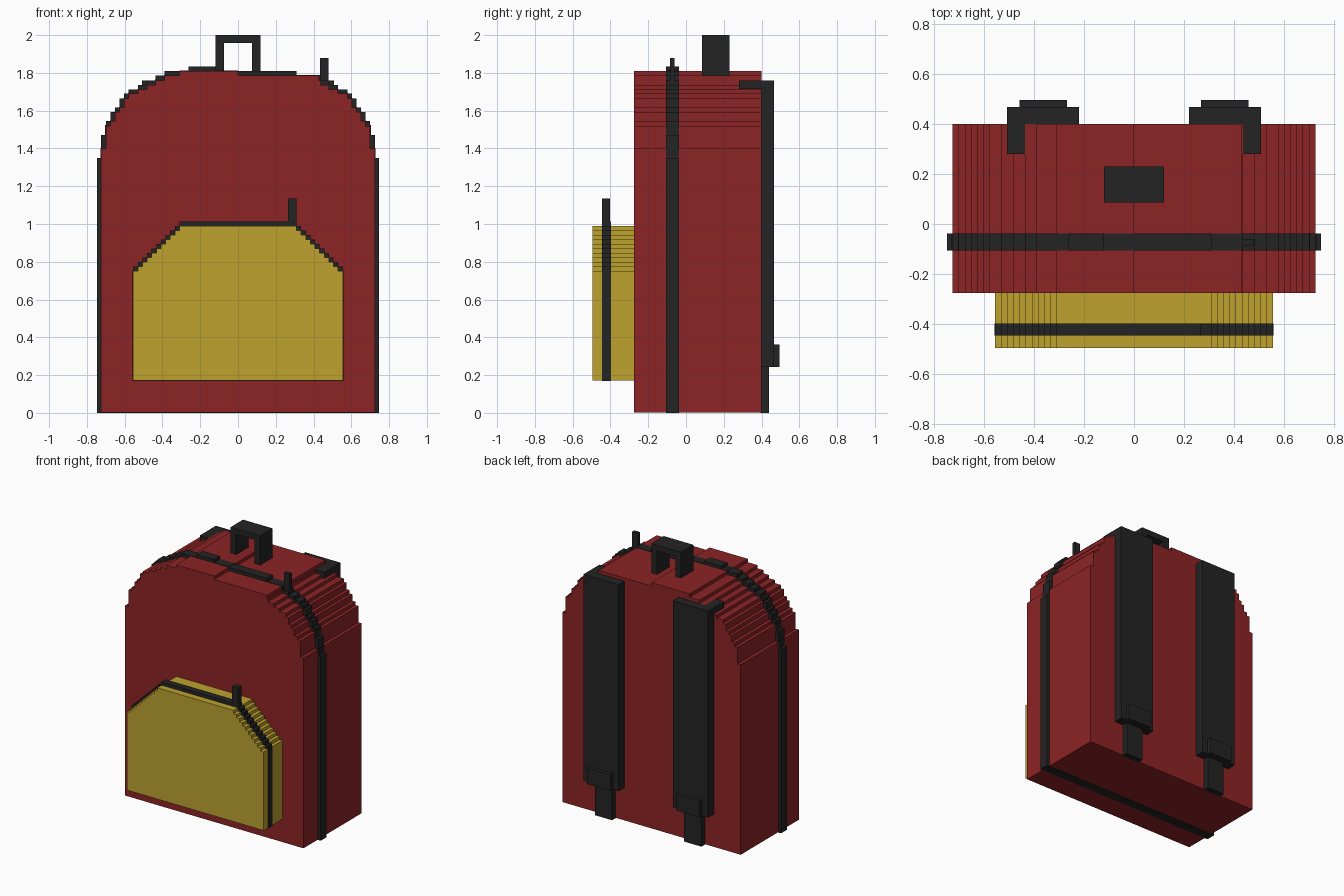
import bpy
import bmesh

cube = bpy.data.objects.get("Cube")
if cube:
    bpy.data.objects.remove(cube)

V = 0.0242   # size of one block step
SKIN = 0.003  # flush bands stand this far proud


def material(name, rgb):
    mat = bpy.data.materials.new(name)
    mat.use_nodes = True
    color = (*rgb, 1)
    mat.diffuse_color = color
    mat.node_tree.nodes["Principled BSDF"].inputs["Base Color"].default_value = color
    return mat


RED = material("red fabric", (0.265, 0.017, 0.018))
YELLOW = material("yellow fabric", (0.51, 0.36, 0.028))
BLACK = material("black webbing", (0.017, 0.017, 0.017))


def finish(name, bm, mat):
    bmesh.ops.recalc_face_normals(bm, faces=bm.faces)
    mesh = bpy.data.meshes.new(name)
    bm.to_mesh(mesh)
    bm.free()
    mesh.materials.append(mat)
    obj = bpy.data.objects.new(name, mesh)
    bpy.context.collection.objects.link(obj)
    return obj


def add_box(bm, xs, ys, zs):
    verts = bmesh.ops.create_cube(bm, size=1)["verts"]
    for v in verts:
        v.co = [(a + b) / 2 + c * (b - a) for c, (a, b) in zip(v.co, (xs, ys, zs))]


def boxes(name, mat, *parts):
    bm = bmesh.new()
    for part in parts:
        add_box(bm, *part)
    return finish(name, bm, mat)


def stair_side(steps, base, sign, grow):
    """Outline points of one stepped side, from the base up."""
    pts, low = [], base - grow
    for width, top in steps:
        pts += [(sign * (width + grow), low), (sign * (width + grow), top + grow)]
        low = top + grow
    return pts


def stepped_slab(name, mat, left, right, base, ys, grow=0.0):
    """Extrude a stepped outline through the depth range."""
    outline = stair_side(right, base, 1, grow) + stair_side(left, base, -1, grow)[::-1]
    bm = bmesh.new()
    face = bm.faces.new([bm.verts.new((x, ys[0], z)) for x, z in outline])
    new = bmesh.ops.extrude_face_region(bm, geom=[face])["geom"]
    moved = [g for g in new if isinstance(g, bmesh.types.BMVert)]
    bmesh.ops.translate(bm, verts=moved, vec=(0, ys[1] - ys[0], 0))
    return finish(name, bm, mat)


def teeth(steps, ys, sides):
    """Small blocks resting on each ledge of a stepped side."""
    out = []
    for (w, z), (w2, z2) in zip(steps, steps[1:]):
        high = min(z2, z + 0.072)
        for s in sides:
            out.append((sorted((s * w2, s * w)), ys, (z, high)))
    return out


# Main bag with stepped shoulders
shoulder = [(0.725, 1.40), (0.70, 1.52), (0.675, 1.545), (0.65, 1.592),
            (0.628, 1.617), (0.604, 1.665), (0.58, 1.69), (0.53, 1.713),
            (0.483, 1.737), (0.436, 1.761)]
right_side = shoulder + [(0.43, 1.785)]
left_side = shoulder + [(0.39, 1.785)]
body_y = (-0.275, 0.40)
stepped_slab("main_bag", RED, left_side, right_side, SKIN, body_y)
boxes("raised_top", RED, ((-0.31, 0), body_y, (1.77, 1.81)))

# Main zipper running around the bag
zip_y = (-0.106, -0.037)
stepped_slab("main_zipper_band", BLACK, left_side, right_side, SKIN, zip_y, SKIN)
rails = [(sorted((s * 0.72, s * 0.747)), zip_y, (0, 1.35)) for s in (-1, 1)]
boxes("main_zipper_teeth", BLACK, *rails,
      *teeth(right_side, zip_y, [1]), *teeth(left_side, zip_y, [-1]),
      ((-0.39, -0.31), zip_y, (1.78, 1.81)),
      ((-0.31, 0), zip_y, (1.78, 1.81 + SKIN)),
      ((-0.262, -0.12), zip_y, (1.80, 1.834)),
      ((0, 0.31), zip_y, (1.78, 1.81)))
boxes("main_zipper_pull", BLACK, ((0.434, 0.48), (-0.086, -0.06), (1.75, 1.88)))

# Front pocket with sloped, stepped corners
pocket_y = (-0.495, -0.27)
slope = [(0.555 - i * 0.0245, 0.75 + i * 0.024) for i in range(11)]
stepped_slab("front_pocket", YELLOW, slope, slope, 0.172, pocket_y)

# Pocket zipper
pocket_zip_y = (-0.445, -0.397)
stepped_slab("pocket_zipper_band", BLACK, slope, slope, 0.172, pocket_zip_y, SKIN)
top = slope[-1]
boxes("pocket_zipper_teeth", BLACK, *teeth(slope, pocket_zip_y, (-1, 1)),
      ((-top[0], top[0]), pocket_zip_y, (top[1], top[1] + V)))
boxes("pocket_zipper_pull", BLACK, ((0.264, 0.31), (-0.445, -0.402), (1.0, 1.135)))

# Carry handle
handle_y = (0.086, 0.23)
boxes("carry_handle", BLACK,
      ((-0.12, -0.075), handle_y, (1.77, 1.96)),
      ((0.075, 0.12), handle_y, (1.77, 1.96)),
      ((-0.12, 0.12), handle_y, (1.958, 2.0)))

# Shoulder straps with top hook, buckle and loose tail
for s, side in ((1, "left"), (-1, "right")):
    def span(a, b):
        return sorted((s * a, s * b))
    boxes(side + "_shoulder_strap", BLACK,
          (span(0.22, 0.507), (0.395, 0.467), (0.243, 1.761)),
          (span(0.433, 0.507), (0.28, 0.40), (1.715, 1.761)))
    boxes(side + "_strap_buckle", BLACK,
          (span(0.268, 0.458), (0.46, 0.495), (0.243, 0.362)))
    boxes(side + "_strap_tail", BLACK,
          (span(0.293, 0.434), (0.395, 0.44), (0, 0.25)))
